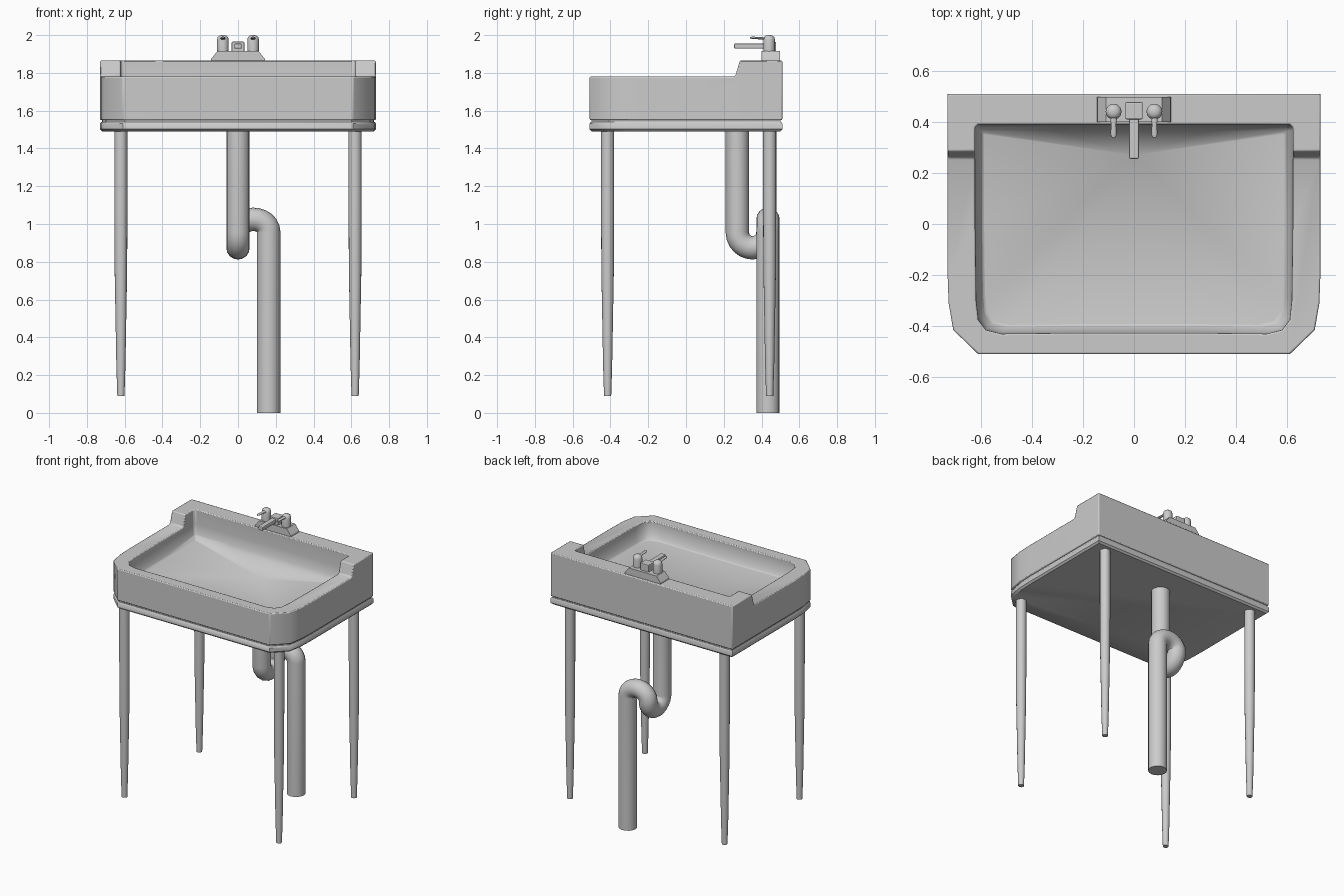
import bpy, bmesh, math
from mathutils import Vector

if "Cube" in bpy.data.objects:
    bpy.data.objects.remove(bpy.data.objects["Cube"])


def add_mesh(name, rings, apex=None):
    """Loft equal-length rings; close the start, and end in a cap or a point."""
    bm = bmesh.new()
    vs = [[bm.verts.new(p) for p in r] for r in rings]
    n = len(vs[0])
    for a, b in zip(vs, vs[1:]):
        for i in range(n):
            j = (i + 1) % n
            bm.faces.new((a[i], a[j], b[j], b[i]))
    bm.faces.new(vs[0])
    if apex:
        tip = bm.verts.new(apex)
        for i in range(n):
            bm.faces.new((vs[-1][i], vs[-1][(i + 1) % n], tip))
    else:
        bm.faces.new(vs[-1])
    bmesh.ops.recalc_face_normals(bm, faces=bm.faces)
    me = bpy.data.meshes.new(name)
    bm.to_mesh(me)
    bm.free()
    ob = bpy.data.objects.new(name, me)
    bpy.context.collection.objects.link(ob)
    return ob


def smooth(ob, angle=40):
    bpy.ops.object.select_all(action='DESELECT')
    ob.select_set(True)
    bpy.context.view_layer.objects.active = ob
    bpy.ops.object.shade_smooth_by_angle(angle=math.radians(angle))


def bevel(ob, width, seg=2):
    m = ob.modifiers.new("bevel", 'BEVEL')
    m.width, m.segments = width, seg
    m.limit_method, m.angle_limit = 'ANGLE', math.radians(40)


def apply_cut(ob, cutter):
    m = ob.modifiers.new("cut", 'BOOLEAN')
    m.operation, m.solver, m.object = 'DIFFERENCE', 'EXACT', cutter
    bpy.context.view_layer.objects.active = ob
    bpy.ops.object.modifier_apply(modifier=m.name)
    bpy.data.objects.remove(cutter)


def mirrored(half):
    return half + [(-x, y) for x, y in reversed(half)]


def ring(pts, z, inset=0.0):
    return [(x * (1 - inset / 0.73), y * (1 - inset / 0.51), z) for x, y in pts]


def box(name, x, y, z):
    pts = [(x[0], y[0]), (x[1], y[0]), (x[1], y[1]), (x[0], y[1])]
    return add_mesh(name, [ring(pts, z[0]), ring(pts, z[1])])


def turned(name, x, y, profile, n=20):
    """Vertical round part from (radius, z) pairs."""
    ang = [2 * math.pi * i / n for i in range(n)]
    ob = add_mesh(name, [[(x + r * math.cos(a), y + r * math.sin(a), z) for a in ang]
                         for r, z in profile])
    smooth(ob)
    return ob


# Basin body with chamfered front corners
outline = mirrored([(0.73, 0.51), (0.73, -0.20), (0.726, -0.31), (0.708, -0.415), (0.61, -0.51)])
body = add_mesh("basin_body", [ring(outline, 1.55), ring(outline, 1.865)])

# Lower the front rim, leaving the raised back ledge
step = [(-1, 1.78), (0.25, 1.78), (0.262, 1.786), (0.285, 1.865), (0.285, 2.1), (-1, 2.1)]
apply_cut(body, add_mesh("rim_cutter", [[(x, y, z) for y, z in step] for x in (-1, 1)]))

# Hollow with a shallow floor falling to the drain
hole = mirrored([(0.31, 0.39), (0.61, 0.39), (0.622, 0.378), (0.622, 0.0), (0.618, -0.30),
                 (0.61, -0.375), (0.58, -0.415), (0.52, -0.43), (0.25, -0.427)])
hollow = add_mesh("hollow_cutter", [ring(hole, 2.1), ring(hole, 1.76), ring(hole, 1.69, 0.012),
                                    ring(hole, 1.66, 0.035)], apex=(0, 0.27, 1.575))
apply_cut(body, hollow)
bevel(body, 0.006)
smooth(body)

# Groove and bottom lip
add_mesh("basin_groove", [ring(outline, 1.535, 0.01), ring(outline, 1.555, 0.01)])
lip = add_mesh("basin_lip", [ring(outline, 1.49, 0.012), ring(outline, 1.502), ring(outline, 1.532),
                             ring(outline, 1.541, 0.006)])
smooth(lip)

# Tapered legs
for side, x in (("left", -0.62), ("right", 0.62)):
    for end, y in (("front", -0.415), ("back", 0.443)):
        turned(f"{end}_{side}_leg", x, y,
               [(0.019, 0.09), (0.024, 0.25), (0.033, 0.75), (0.035, 1.10), (0.035, 1.495)], 16)

# Drain pipe: down, U-bend backward, then an arch sideways and down to the floor
R, yd = 0.081, 0.272
path = [Vector((0, yd, 1.50))]
for i in range(13):
    a = math.pi * i / 12
    path.append(Vector((0, yd + R - R * math.cos(a), 0.955 - R * math.sin(a))))
for i in range(13):
    a = math.pi * i / 12
    path.append(Vector((R - R * math.cos(a), yd + 2 * R, 0.96 + R * 0.8 * math.sin(a))))
path.append(Vector((2 * R, yd + 2 * R, 0)))
cu = bpy.data.curves.new("drain_pipe", 'CURVE')
cu.dimensions = '3D'
cu.bevel_depth, cu.bevel_resolution, cu.use_fill_caps = 0.062, 6, True
sp = cu.splines.new('POLY')
sp.points.add(len(path) - 1)
for p, co in zip(sp.points, path):
    p.co = (*co, 1)
sp.use_smooth = True
bpy.context.collection.objects.link(bpy.data.objects.new("drain_pipe", cu))

# Tap base, spout block and spout
base = [(-0.145, 1.86), (0.145, 1.86), (0.142, 1.875), (0.11, 1.915), (-0.11, 1.915), (-0.142, 1.875)]
add_mesh("tap_base", [[(x, y, z) for x, z in base] for y in (0.40, 0.497)])
bevel(box("spout_block", (-0.034, 0.034), (0.41, 0.477), (1.91, 1.965)), 0.005)
bevel(box("spout", (-0.019, 0.019), (0.255, 0.42), (1.928, 1.956)), 0.006)

# Tap handles with forward levers
for side, x in (("left", -0.08), ("right", 0.08)):
    turned(f"{side}_tap_handle", x, 0.44,
           [(0.031, 1.91), (0.031, 1.975), (0.027, 1.99), (0.016, 1.998), (0.005, 2.0)])
    lever = add_mesh(f"{side}_tap_lever",
                     [[(x + w * math.cos(t), y, z + h * math.sin(t))
                       for t in [math.pi * k / 5 for k in range(10)]]
                      for y, w, h, z in ((0.44, 0.017, 0.010, 1.982), (0.39, 0.010, 0.007, 1.984),
                                         (0.35, 0.012, 0.006, 1.986), (0.338, 0.006, 0.004, 1.986))])
    smooth(lever)
